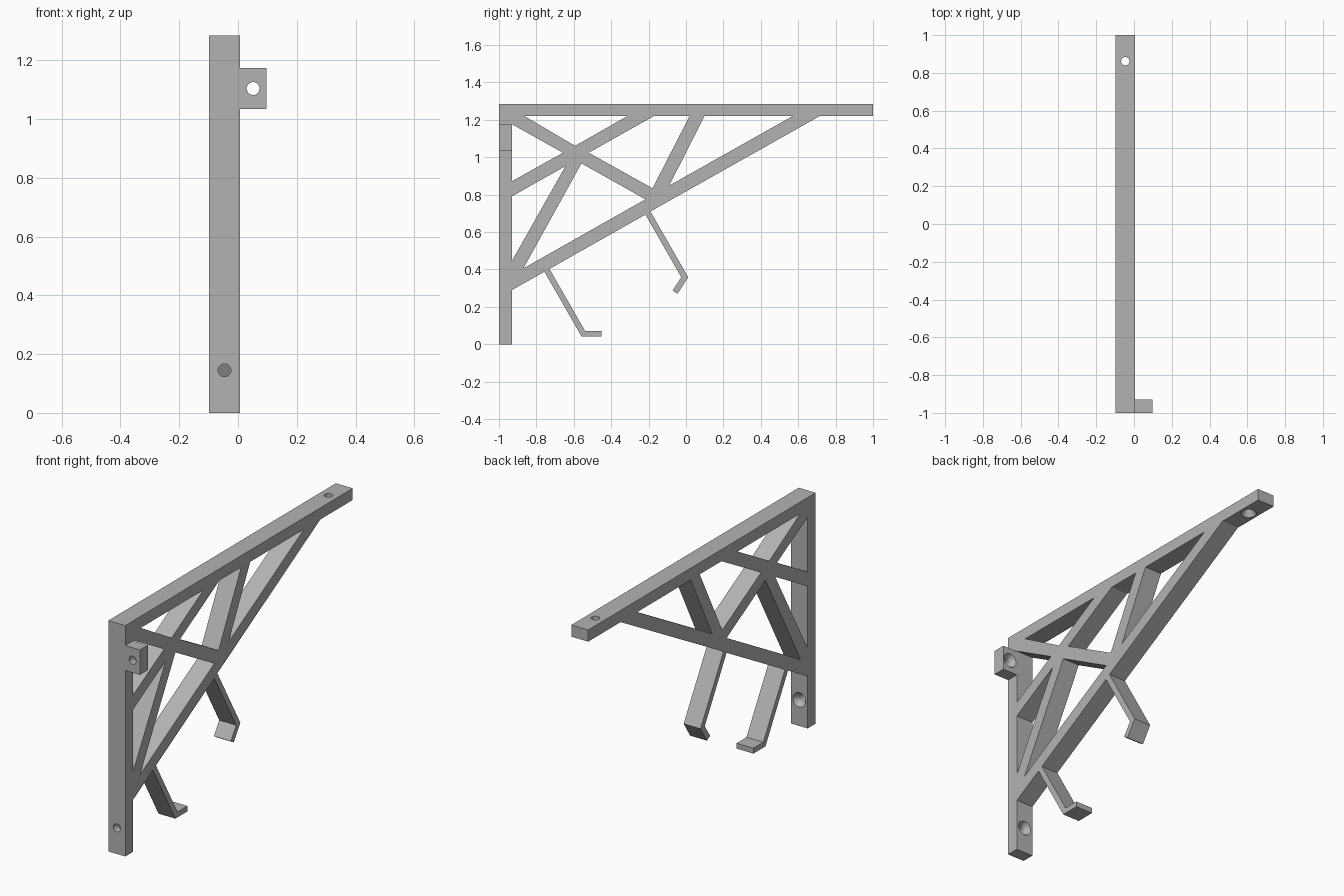
import bpy, bmesh, math
from mathutils import Matrix, Vector

cube = bpy.data.objects.get("Cube")
if cube:
    bpy.data.objects.remove(cube, do_unlink=True)

grey = bpy.data.materials.new("light grey")
grey.use_nodes = True
grey.diffuse_color = (0.45, 0.45, 0.45, 1)
grey.node_tree.nodes["Principled BSDF"].inputs["Base Color"].default_value = (0.45, 0.45, 0.45, 1)

X0, X1, X2 = -0.098, 0.006, 0.097      # frame right, frame left, tab left
BACK, TOP, UNDER = -0.93, 1.285, 1.22  # post back face, beam top and underside


def add_object(name, mesh):
    obj = bpy.data.objects.new(name, mesh)
    bpy.context.collection.objects.link(obj)
    return obj


def extrude_profile(name, loops, x0, x1):
    """Fill closed (y, z) loops, inner ones as openings, and extrude along x."""
    curve = bpy.data.curves.new(name, "CURVE")
    curve.dimensions = "2D"
    curve.fill_mode = "BOTH"
    curve.extrude = (x1 - x0) / 2
    for loop in loops:
        spline = curve.splines.new("POLY")
        spline.points.add(len(loop) - 1)
        for point, (y, z) in zip(spline.points, loop):
            point.co = (y, z, 0, 1)
        spline.use_cyclic_u = True
    temp = add_object("profile", curve)
    graph = bpy.context.evaluated_depsgraph_get()
    mesh = bpy.data.meshes.new_from_object(temp.evaluated_get(graph))
    bpy.data.objects.remove(temp, do_unlink=True)
    # Stand the profile up in the yz plane and weld it into a solid
    mid = (x0 + x1) / 2
    mesh.transform(Matrix(((0, 0, 1, mid), (1, 0, 0, 0), (0, 1, 0, 0), (0, 0, 0, 1))))
    bm = bmesh.new()
    bm.from_mesh(mesh)
    bmesh.ops.remove_doubles(bm, verts=bm.verts, dist=0.0005)
    bmesh.ops.recalc_face_normals(bm, faces=bm.faces)
    for face in bm.faces:
        face.smooth = False
    bm.to_mesh(mesh)
    bm.free()
    mesh.materials.clear()
    mesh.materials.append(grey)
    return add_object(name, mesh)


def drill(obj, position, direction, sides=32):
    """Cut a screw hole whose countersink opens along direction."""
    bm = bmesh.new()
    rings = []
    for height, radius in ((-0.1, 0.022), (-0.03, 0.022), (0.01, 0.046)):
        rings.append([bm.verts.new((radius * math.cos(a), radius * math.sin(a), height))
                      for a in (math.tau * i / sides for i in range(sides))])
    for low, high in zip(rings, rings[1:]):
        for i in range(sides):
            j = (i + 1) % sides
            bm.faces.new((low[i], low[j], high[j], high[i]))
    bm.faces.new(rings[0][::-1])
    bm.faces.new(rings[-1])
    mesh = bpy.data.meshes.new("drill")
    bm.to_mesh(mesh)
    bm.free()
    mesh.materials.append(grey)
    cutter = add_object("drill", mesh)
    cutter.hide_render = True
    turn = Vector((0, 0, 1)).rotation_difference(Vector(direction)).to_matrix().to_4x4()
    cutter.matrix_world = Matrix.Translation(position) @ turn
    mod = obj.modifiers.new("screw hole", "BOOLEAN")
    mod.operation = "DIFFERENCE"
    mod.solver = "EXACT"
    mod.object = cutter
    bpy.context.view_layer.objects.active = obj
    bpy.ops.object.modifier_apply(modifier=mod.name)
    bpy.data.objects.remove(cutter, do_unlink=True)


# Post, top beam, main brace and the two hooks in one silhouette
lower_hook = [(-0.757, 0.388), (-0.559, 0.042), (-0.453, 0.042),
              (-0.453, 0.072), (-0.54, 0.072), (-0.73, 0.403)]
upper_hook = [(-0.217, 0.693), (-0.025, 0.358), (-0.072, 0.287),
              (-0.045, 0.27), (0.012, 0.358), (-0.19, 0.71)]
outline = ([(-1, 0), (BACK, 0), (BACK, 0.29)] + lower_hook + upper_hook
           + [(0.715, UNDER), (1, UNDER), (1, TOP), (-1, TOP)])

# Openings left between the crossing struts
openings = [
    [(-0.864, UNDER), (-0.313, UNDER), (-0.593, 1.061)],
    [(BACK, 1.176), (BACK, 0.872), (-0.658, 1.024)],
    [(BACK, 0.791), (-0.644, 0.953), (BACK, 0.447)],
    [(-0.869, 0.406), (-0.559, 0.967), (-0.217, 0.775)],
    [(-0.52, 1.024), (-0.172, UNDER), (0.019, UNDER), (-0.179, 0.834)],
    [(0.099, UNDER), (0.57, UNDER), (-0.09, 0.848)],
]
frame = extrude_profile("bracket_frame", [outline] + openings, X0, X1)

# Side mounting tab
tab = extrude_profile("mounting_tab",
                      [[(-1, 1.035), (BACK, 1.035), (BACK, 1.174), (-1, 1.174)]], X1, X2)

# Countersunk screw holes
middle = (X0 + X1) / 2
drill(frame, (middle, BACK, 0.145), (0, 1, 0))
drill(frame, (middle, 0.862, UNDER), (0, 0, -1))
drill(tab, ((X1 + X2) / 2, BACK, 1.104), (0, 1, 0))
